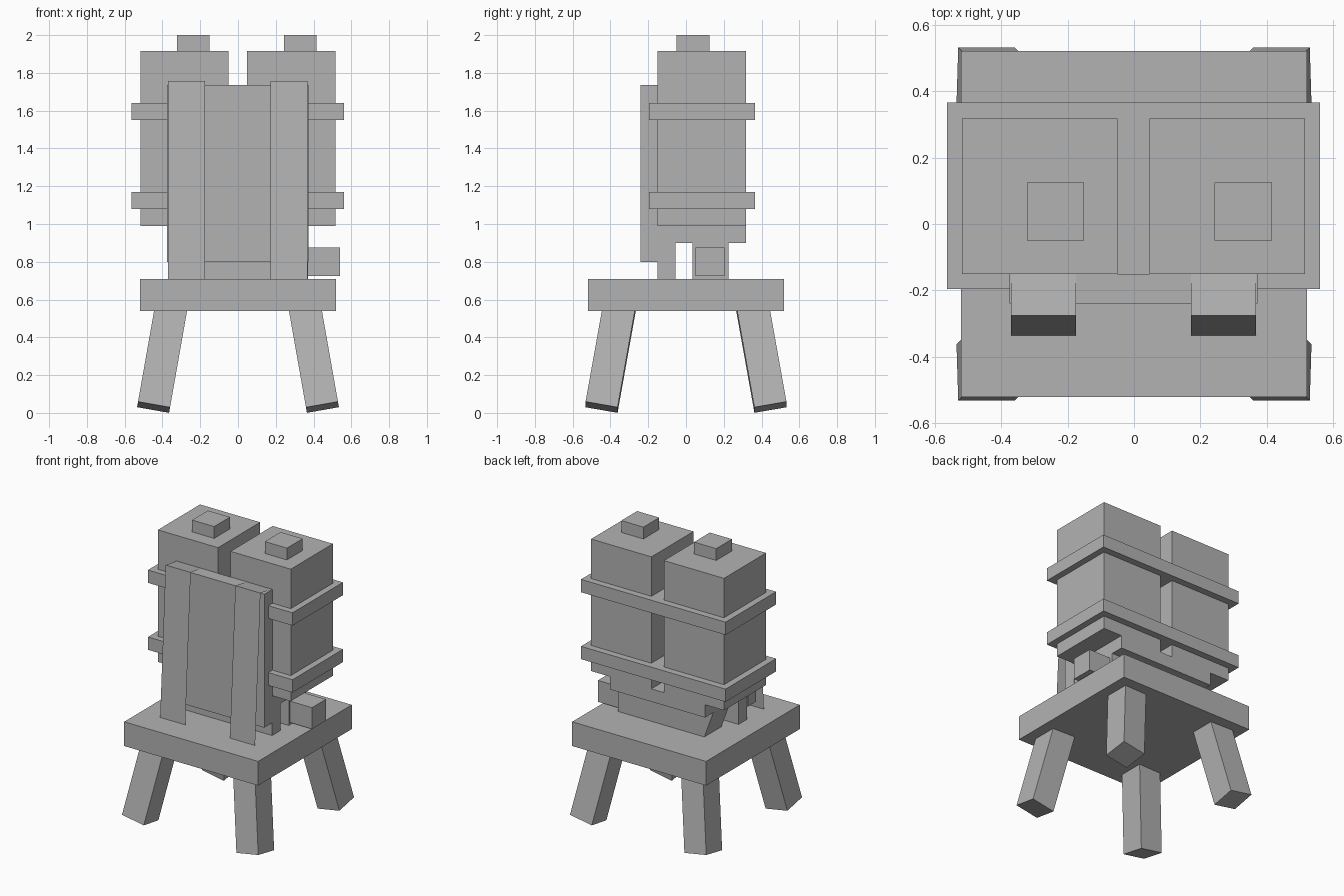
import bpy, bmesh
from math import radians
from mathutils import Matrix, Euler

cube = bpy.data.objects.get("Cube")
if cube:
    bpy.data.objects.remove(cube, do_unlink=True)

grey = bpy.data.materials.new("plain grey")
grey.use_nodes = True
grey.diffuse_color = (0.45, 0.45, 0.45, 1)
grey.node_tree.nodes["Principled BSDF"].inputs["Base Color"].default_value = grey.diffuse_color


def finish(name, bm):
    mesh = bpy.data.meshes.new(name)
    bm.to_mesh(mesh)
    bm.free()
    mesh.materials.append(grey)
    obj = bpy.data.objects.new(name, mesh)
    bpy.context.collection.objects.link(obj)
    return obj


def box(name, x, y, z):
    """Box from its (low, high) range on each axis."""
    bm = bmesh.new()
    spans = (x, y, z)
    centre = [(a + b) / 2 for a, b in spans]
    size = [b - a for a, b in spans]
    bmesh.ops.create_cube(bm, size=1, matrix=Matrix.LocRotScale(centre, None, size))
    return finish(name, bm)


# Stool seat
box("seat", (-.52, .52), (-.52, .52), (.54, .71))

# Splayed legs, leaning outward on both axes
for sx, side in ((1, "left"), (-1, "right")):
    for sy, end in ((-1, "front"), (1, "back")):
        rot = Euler((radians(10 * sy), radians(-10 * sx), 0)).to_matrix().to_4x4()
        place = Matrix.Translation((.447 * sx, .447 * sy, .03)) @ rot
        shape = Matrix.Translation((0, 0, .28)) @ Matrix.Diagonal((.172, .172, .56, 1))
        bm = bmesh.new()
        bmesh.ops.create_cube(bm, size=1, matrix=place @ shape)
        finish(f"{end}_{side}_leg", bm)

# Twin tanks with caps
for side, x, cap_x in (("left", (.047, .515), (.243, .415)),
                       ("right", (-.517, -.05), (-.322, -.15))):
    box(f"{side}_tank", x, (-.15, .317), (.99, 1.917))
    box(f"{side}_cap", cap_x, (-.05, .125), (1.917, 2))

# Bands around the tanks
box("lower_band", (-.563, .56), (-.195, .365), (1.08, 1.17))
box("upper_band", (-.563, .56), (-.195, .365), (1.55, 1.64))

# Back plate and the frame under the tanks
box("back_plate", (-.375, .372), (-.24, -.15), (.8, 1.737))
box("tank_base", (-.37, .37), (-.15, .317), (.9, .99))
box("base_support", (-.37, .37), (-.15, -.055), (.71, .9))

# Rear support, tapered at one end
support = box("rear_support", (-.37, .37), (.035, .225), (.71, .9))
for v in support.data.vertices:
    if v.co.x < 0 and v.co.z < .8:
        v.co.x = -.3

# Side valve
box("side_valve", (.37, .54), (.05, .205), (.725, .875))

# Thin shoulder straps, folded over the top of the plate
path = ((-.15, 1.737), (-.275, 1.757), (-.305, 1.23), (-.335, .71))
for side, x0, x1 in (("left", .172, .367), ("right", -.37, -.175)):
    bm = bmesh.new()
    rows = [[bm.verts.new((x, y, z)) for x in (x0, x1)] for y, z in path]
    for a, b in zip(rows, rows[1:]):
        bm.faces.new((a[0], b[0], b[1], a[1]))
    finish(f"{side}_strap", bm)
